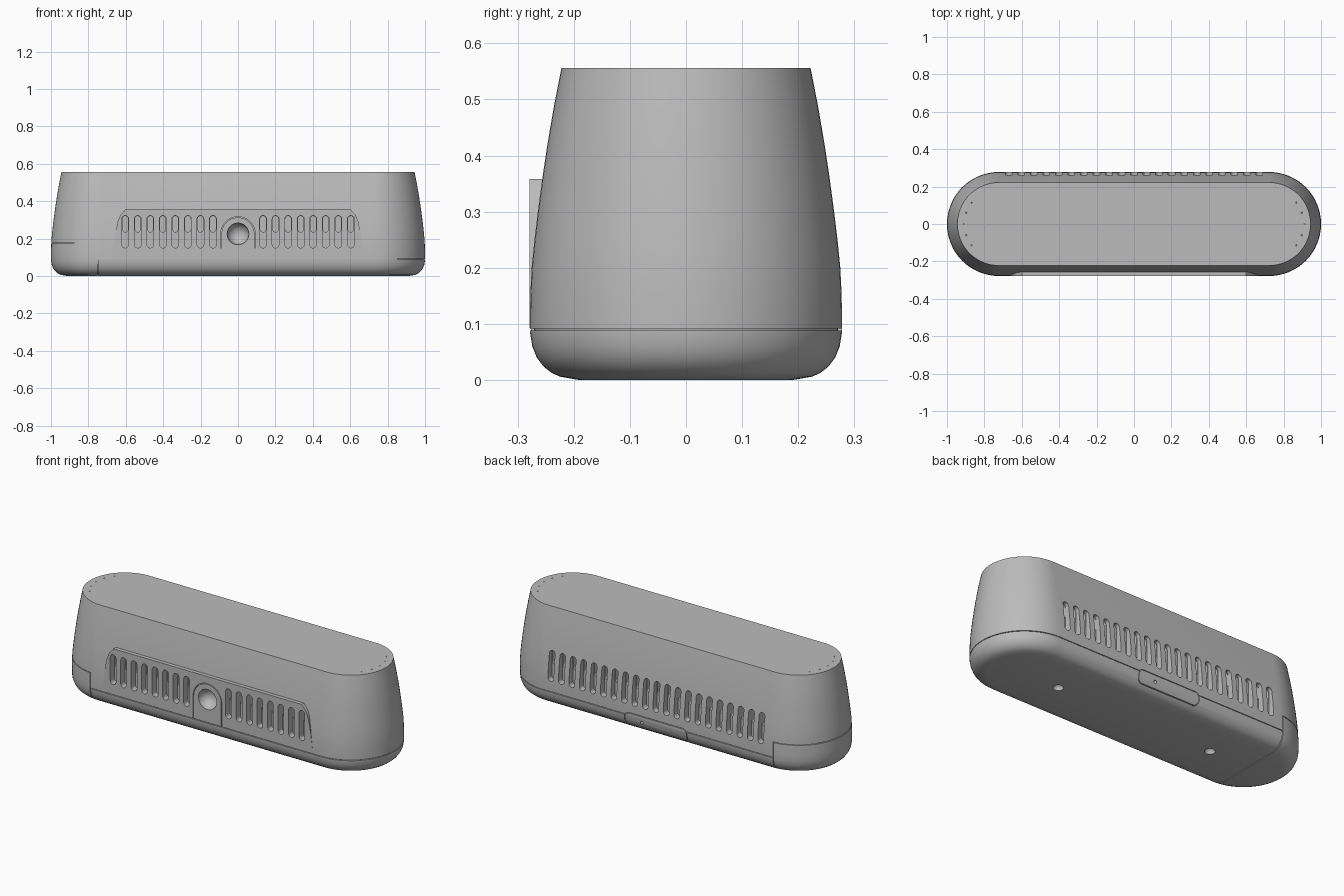
import bpy
import bmesh
from math import sin, cos, pi
from mathutils import Matrix

cube = bpy.data.objects.get("Cube")
if cube:
    bpy.data.objects.remove(cube, do_unlink=True)

END_X = 0.722      # centre of each rounded end
FACE_Y = 0.2785    # front plane of the raised grille panel


def new_object(name, bm):
    bmesh.ops.recalc_face_normals(bm, faces=bm.faces[:])
    mesh = bpy.data.meshes.new(name)
    bm.to_mesh(mesh)
    bm.free()
    obj = bpy.data.objects.new(name, mesh)
    bpy.context.collection.objects.link(obj)
    return obj


def loft(name, profile, segments=32):
    """Stack of stadium rings, one per (height, radius) pair."""
    bm = bmesh.new()
    rings = []
    for z, r in profile:
        ring = []
        for side in (1, -1):
            for i in range(segments + 1):
                a = -pi / 2 + pi * i / segments
                ring.append(bm.verts.new((side * (END_X + r * cos(a)), side * r * sin(a), z)))
        rings.append(ring)
    count = len(rings[0])
    for low, high in zip(rings, rings[1:]):
        for i in range(count):
            j = (i + 1) % count
            bm.faces.new((low[i], low[j], high[j], high[i]))
    bm.faces.new(rings[0])
    bm.faces.new(rings[-1])
    return new_object(name, bm)


def add_prism(bm, outline, y0, y1):
    """Extrude an x-z outline along y."""
    near = [bm.verts.new((x, y0, z)) for x, z in outline]
    far = [bm.verts.new((x, y1, z)) for x, z in outline]
    bm.faces.new(near)
    bm.faces.new(far)
    for i in range(len(near)):
        j = (i + 1) % len(near)
        bm.faces.new((near[i], near[j], far[j], far[i]))


def prism(name, outline, y0, y1):
    bm = bmesh.new()
    add_prism(bm, outline, y0, y1)
    return new_object(name, bm)


def box(name, x0, x1, z0, z1):
    return prism(name, [(x0, z0), (x1, z0), (x1, z1), (x0, z1)], -0.4, 0.4)


def slot(x, z0, z1, r, n=8):
    """Upright round-ended slot."""
    top = [(x + r * cos(pi * i / n), z1 - r + r * sin(pi * i / n)) for i in range(n + 1)]
    low = [(x - r * cos(pi * i / n), z0 + r - r * sin(pi * i / n)) for i in range(n + 1)]
    return top + low


def rounded_rect(hx, z0, z1, r, n=6):
    pts = []
    corners = [(hx - r, z1 - r), (r - hx, z1 - r), (r - hx, z0 + r), (hx - r, z0 + r)]
    for k, (x, z) in enumerate(corners):
        for i in range(n + 1):
            a = pi / 2 * (k + i / n)
            pts.append((x + r * cos(a), z + r * sin(a)))
    return pts


def arch(r, base, centre=0.225, n=24):
    arc = [(r * cos(pi * i / n), centre + r * sin(pi * i / n)) for i in range(n + 1)]
    return arc + [(-r, base), (r, base)]


def combine(target, tool, operation):
    mod = target.modifiers.new("combine", 'BOOLEAN')
    mod.object = tool
    mod.operation = operation
    mod.solver = 'EXACT'
    deps = bpy.context.evaluated_depsgraph_get()
    mesh = bpy.data.meshes.new_from_object(target.evaluated_get(deps))
    target.modifiers.clear()
    target.data = mesh
    bpy.data.objects.remove(tool, do_unlink=True)


# Main case: rounded base, tapering walls, flat top
profile = [(0, 0.19), (0.006, 0.225), (0.013, 0.24), (0.024, 0.254), (0.04, 0.266),
           (0.06, 0.274), (0.085, 0.278), (0.12, 0.278), (0.16, 0.277), (0.2, 0.275),
           (0.25, 0.27), (0.3, 0.264), (0.36, 0.256), (0.42, 0.247), (0.49, 0.235),
           (0.556, 0.222)]
case = loft("case_body", profile)

# Raised flat grille panel on the front
half = [(0.672, 0.093), (0.667, 0.15), (0.655, 0.23), (0.643, 0.29), (0.63, 0.325), (0.6, 0.358)]
panel = prism("grille_panel", half + [(-x, z) for x, z in reversed(half)], -FACE_Y, -0.2)
combine(case, panel, 'UNION')

# Seams: base line, end cap, arch and rear hatch outlines, kept shallow by a core
seam = box("seam_cutter", -0.752, 1.1, 0.088, 0.092)
combine(seam, box("cap_top", -1.1, -0.748, 0.176, 0.18), 'UNION')
combine(seam, box("cap_side", -0.752, -0.748, -0.02, 0.18), 'UNION')
combine(seam, prism("arch_outer", arch(0.092, 0.09), -0.4, -0.2), 'UNION')
combine(seam, prism("hatch_outer", rounded_rect(0.2, 0.03, 0.105, 0.03), 0.2, 0.4), 'UNION')
combine(seam, prism("arch_inner", arch(0.088, 0.0925), -0.5, -0.1), 'DIFFERENCE')
combine(seam, prism("hatch_inner", rounded_rect(0.196, 0.034, 0.101, 0.026), 0.1, 0.5), 'DIFFERENCE')
core = loft("core", [(z + 0.006, r - 0.007) for z, r in profile])
combine(seam, core, 'DIFFERENCE')
combine(case, seam, 'DIFFERENCE')

# Vent slots: sixteen in front beside the arch, twenty-one behind, each with a deeper upper half
PITCH = 0.067
for depth, z0, r in ((0.24, 0.15, 0.018), (0.19, 0.235, 0.0155)):
    bm = bmesh.new()
    top = 0.135 + 0.17 + r
    for i in range(-10, 11):
        add_prism(bm, slot(i * PITCH, z0, top, r), depth, 0.4)
        if 2 <= abs(i) <= 9:
            add_prism(bm, slot(i * PITCH, z0, top, r), -0.4, -depth)
    combine(case, new_object("vent_cutter", bm), 'DIFFERENCE')

# Round pits: lens dish, base screw holes, hatch pinhole and top pinholes
bm = bmesh.new()


def add_bowl(x, y, z, r, segments=12):
    bmesh.ops.create_uvsphere(bm, u_segments=segments, v_segments=segments // 2, radius=r,
                              matrix=Matrix.Translation((x, y, z)))


add_bowl(0, -FACE_Y, 0.225, 0.058, 32)
add_bowl(0.09, 0.274, 0.066, 0.009)
for side in (1, -1):
    add_bowl(side * 0.5, 0, 0, 0.028, 24)
    for step in range(-2, 3):
        a = step * 0.33
        add_bowl(side * (END_X + 0.185 * cos(a)), 0.185 * sin(a), 0.556, 0.004, 8)
combine(case, new_object("pit_cutter", bm), 'DIFFERENCE')

# Single grey finish
grey = bpy.data.materials.new("matte_grey")
grey.use_nodes = True
colour = (0.5, 0.5, 0.5, 1)
grey.diffuse_color = colour
grey.node_tree.nodes["Principled BSDF"].inputs["Base Color"].default_value = colour
case.data.materials.clear()
case.data.materials.append(grey)

bpy.ops.object.select_all(action='DESELECT')
case.select_set(True)
bpy.context.view_layer.objects.active = case
bpy.ops.object.shade_smooth_by_angle(angle=pi / 6)
